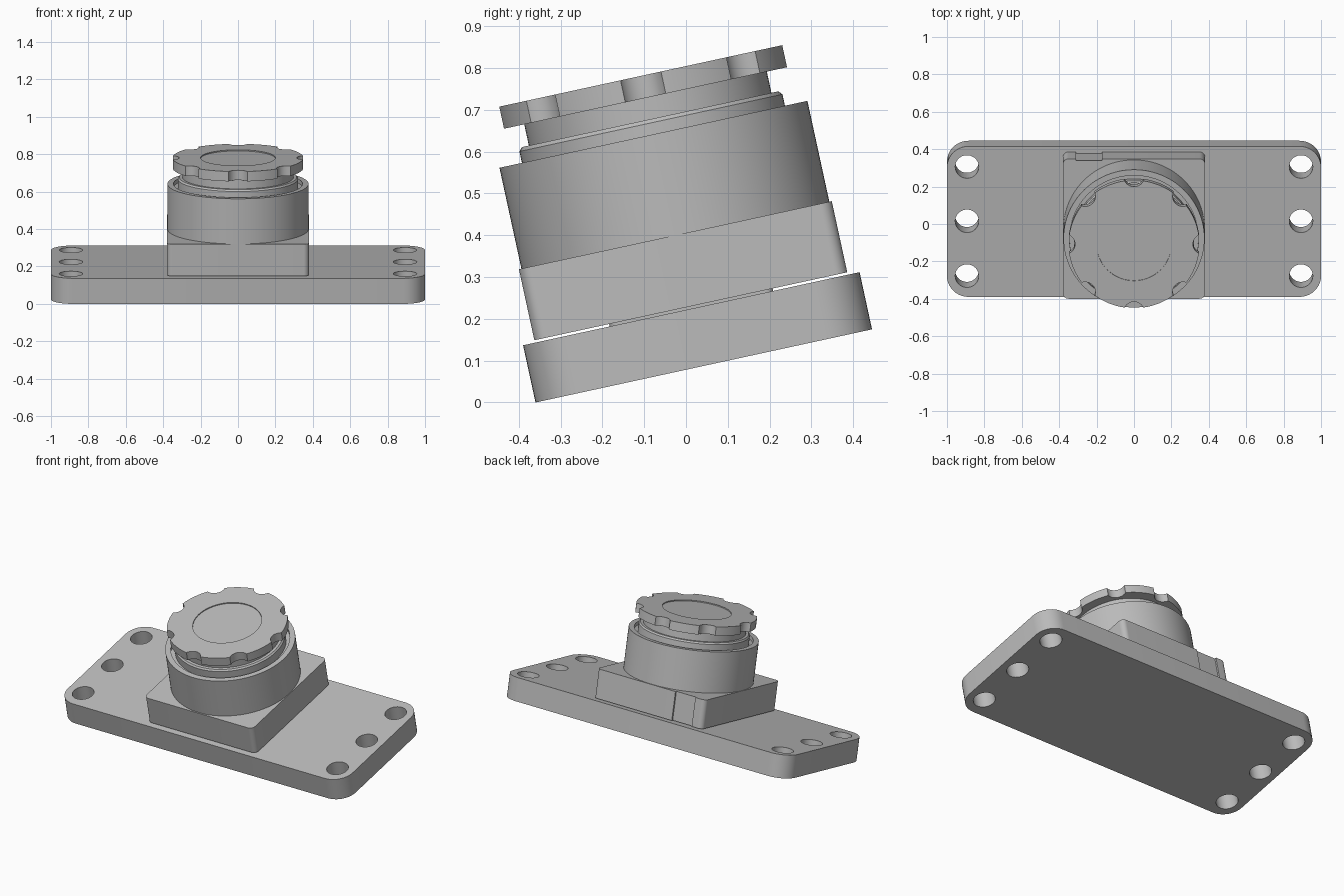
import bpy, bmesh
from math import radians, sin, cos, pi, hypot
from mathutils import Matrix

cube = bpy.data.objects.get("Cube")
if cube:
    bpy.data.objects.remove(cube, do_unlink=True)

# One grey for the whole model
GREY = (0.5, 0.5, 0.5, 1.0)
grey = bpy.data.materials.new("plain grey")
grey.use_nodes = True
grey.diffuse_color = GREY
grey.node_tree.nodes["Principled BSDF"].inputs["Base Color"].default_value = GREY

# Everything is built level, then leaned forward as one
TILT = Matrix.Translation((0, 0.0425, 0.0875)) @ Matrix.Rotation(radians(12.26), 4, 'X')


def finish_mesh(name, bm):
    bmesh.ops.recalc_face_normals(bm, faces=bm.faces)
    mesh = bpy.data.meshes.new(name)
    bm.to_mesh(mesh)
    bm.free()
    mesh.materials.append(grey)
    obj = bpy.data.objects.new(name, mesh)
    bpy.context.collection.objects.link(obj)
    return obj


def prism(name, outline, low, high):
    """Extrude a flat outline between two heights."""
    bm = bmesh.new()
    base = bm.faces.new([bm.verts.new((x, y, low)) for x, y in outline])
    top = bmesh.ops.extrude_face_region(bm, geom=[base])
    verts = [g for g in top["geom"] if isinstance(g, bmesh.types.BMVert)]
    bmesh.ops.translate(bm, verts=verts, vec=(0, 0, high - low))
    return finish_mesh(name, bm)


def circle(radius, cx=0, cy=0, steps=48):
    return [(cx + radius * cos(2 * pi * i / steps), cy + radius * sin(2 * pi * i / steps))
            for i in range(steps)]


def rounded_rect(hx, hy, radius, steps=10):
    points = []
    for corner, (sx, sy) in enumerate([(1, 1), (-1, 1), (-1, -1), (1, -1)]):
        for i in range(steps + 1):
            a = (corner + i / steps) * pi / 2
            points.append((sx * (hx - radius) + radius * cos(a),
                           sy * (hy - radius) + radius * sin(a)))
    return points


def lathe(name, profile, steps=96):
    """Revolve a (radius, height) profile that starts and ends on the axis."""
    bm = bmesh.new()
    verts = [bm.verts.new((r, 0, z)) for r, z in profile]
    edges = [bm.edges.new(pair) for pair in zip(verts, verts[1:])]
    bmesh.ops.spin(bm, geom=verts + edges, cent=(0, 0, 0), axis=(0, 0, 1),
                   angle=2 * pi, steps=steps)
    bmesh.ops.remove_doubles(bm, verts=bm.verts, dist=0.0001)
    return finish_mesh(name, bm)


def cut(obj, cutters):
    """Subtract the cutters, keep the result and remove them."""
    for cutter in cutters:
        cutter.hide_render = True
        mod = obj.modifiers.new("cut", 'BOOLEAN')
        mod.operation = 'DIFFERENCE'
        mod.solver = 'EXACT'
        mod.object = cutter
    graph = bpy.context.evaluated_depsgraph_get()
    result = bpy.data.meshes.new_from_object(obj.evaluated_get(graph))
    obj.modifiers.clear()
    obj.data = result
    for cutter in cutters:
        bpy.data.objects.remove(cutter, do_unlink=True)


# Base plate with three bolt holes at each end
plate = prism("base_plate", rounded_rect(1.0, 0.412, 0.115), 0, 0.14)
cut(plate, [prism("hole_cutter", circle(0.063, sx * 0.893, y), -0.1, 0.3)
            for sx in (-1, 1) for y in (-0.297, 0.003, 0.3)])

# Thin pad that lifts the housing off the plate
pad = prism("spacer_pad", rounded_rect(0.3, 0.2, 0.02), 0.138, 0.148)

# Square housing with a shallow slot in its back face
housing = prism("square_housing", rounded_rect(0.38, 0.383, 0.03), 0.146, 0.32)
slot_outline = [(-0.31, 0.373), (-0.17, 0.373), (-0.17, 0.45), (-0.31, 0.45)]
cut(housing, [prism("slot_cutter", slot_outline, 0.1, 0.4)])

# Round collar, grooved around a chamfered inner ring
collar = lathe("round_collar", [
    (0, 0.315), (0.377, 0.315), (0.377, 0.567), (0.345, 0.567), (0.345, 0.545),
    (0.322, 0.545), (0.322, 0.595), (0.314, 0.604), (0, 0.604)])

# Neck under the knob
neck = lathe("knob_neck", [(0, 0.6), (0.297, 0.6), (0.297, 0.66), (0, 0.66)])

# Knob with eight finger notches and a recessed centre
knob = prism("knob", circle(0.35, steps=128), 0.656, 0.71)
notches = [prism("notch_cutter", circle(0.055, 0.37 * cos(i * pi / 4), 0.37 * sin(i * pi / 4), 40),
                 0.6, 0.8) for i in range(8)]
recess = prism("recess_cutter", circle(0.2, steps=72), 0.704, 0.8)
cut(knob, notches + [recess])

# Lean the assembly and shade the curved walls smooth
for obj in (plate, pad, housing, collar, neck, knob):
    obj.data.transform(TILT)
    bpy.ops.object.select_all(action='DESELECT')
    obj.select_set(True)
    bpy.context.view_layer.objects.active = obj
    bpy.ops.object.shade_smooth_by_angle(angle=radians(30))
